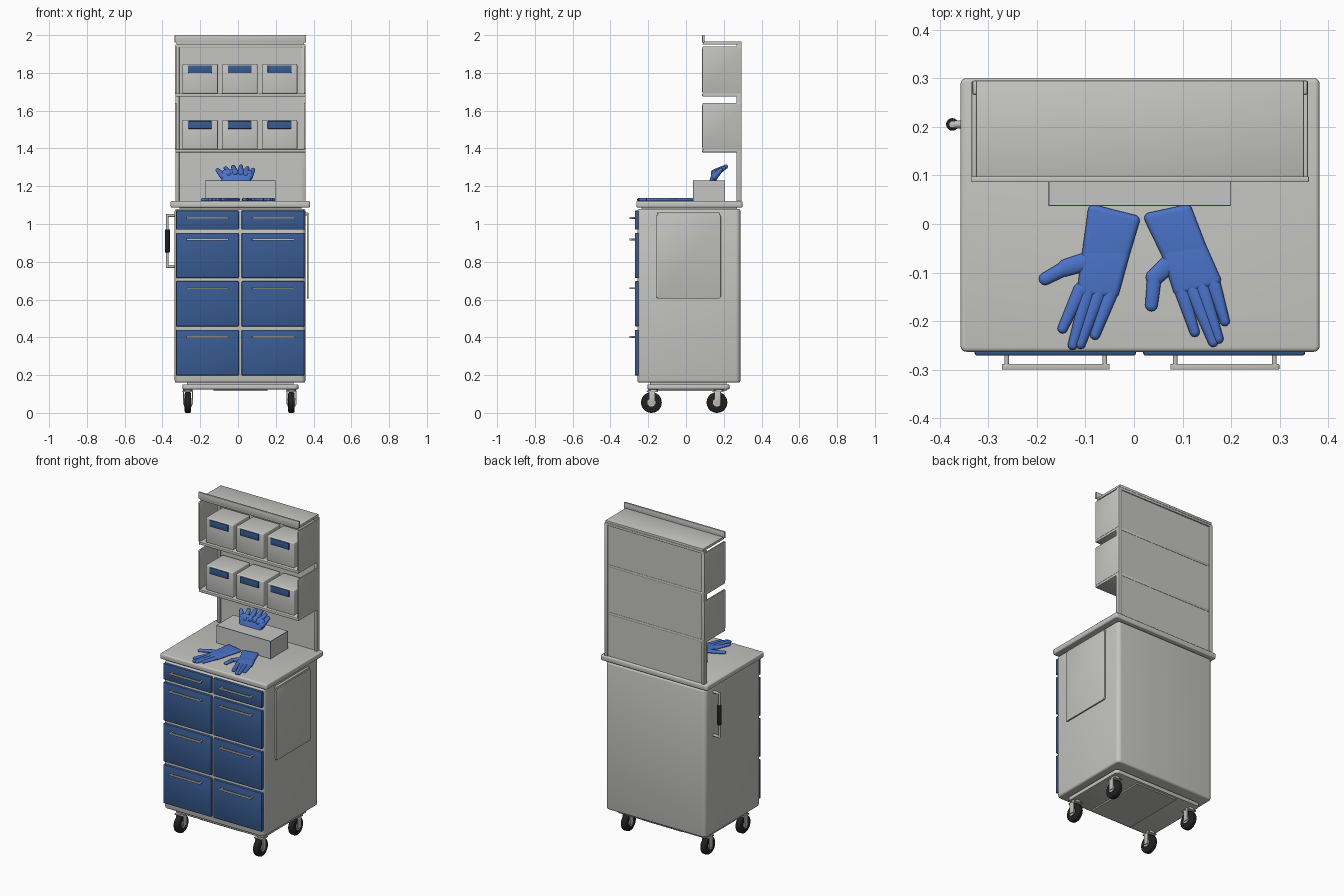
import bpy, bmesh, math
from mathutils import Vector, Matrix

if "Cube" in bpy.data.objects:
    bpy.data.objects.remove(bpy.data.objects["Cube"])


def material(name, rgb):
    m = bpy.data.materials.new(name)
    m.diffuse_color = (*rgb, 1)
    m.use_nodes = True
    m.node_tree.nodes["Principled BSDF"].inputs["Base Color"].default_value = m.diffuse_color
    return m


GREY = material("light grey", (0.56, 0.56, 0.54))
BLUE = material("drawer blue", (0.04, 0.105, 0.29))
GLOVE = material("glove blue", (0.07, 0.17, 0.58))
BLACK = material("black rubber", (0.015, 0.015, 0.015))
METAL = material("handle metal", (0.56, 0.54, 0.49))


def finish(bm, name, *mats):
    bmesh.ops.recalc_face_normals(bm, faces=bm.faces)
    me = bpy.data.meshes.new(name)
    bm.to_mesh(me)
    bm.free()
    ob = bpy.data.objects.new(name, me)
    bpy.context.collection.objects.link(ob)
    for m in mats:
        me.materials.append(m)
    return ob


def bevel(bm, edges, width, seg):
    bmesh.ops.bevel(bm, geom=edges, offset=width, segments=seg, profile=0.5, affect='EDGES')


def box(name, x, y, z, mat, round_all=0, seg=2, corner=0, axis=2):
    """Box from ranges; corner rounds the edges along axis, round_all the rest."""
    bm = bmesh.new()
    bmesh.ops.create_cube(bm, size=1)
    for v in bm.verts:
        v.co = [r[0] if c < 0 else r[1] for c, r in zip(v.co, (x, y, z))]
    if corner:
        bevel(bm, [e for e in bm.edges
                   if abs((e.verts[0].co - e.verts[1].co).normalized()[axis]) > 0.9], corner, 5)
    if round_all:
        sharp = [e for e in bm.edges if e.calc_face_angle(0) > 0.7]
        bevel(bm, sharp, round_all, seg)
    return finish(bm, name, mat)


def rod(name, p, q, r, mat, sides=16, edge=0):
    p, q = Vector(p), Vector(q)
    bm = bmesh.new()
    rot = (q - p).to_track_quat('Z', 'Y').to_matrix().to_4x4()
    bmesh.ops.create_cone(bm, cap_ends=True, segments=sides, radius1=r, radius2=r,
                          depth=(q - p).length, matrix=Matrix.Translation((p + q) / 2) @ rot)
    if edge:
        bevel(bm, [e for e in bm.edges if e.calc_face_angle(0) > 1], edge, 3)
    return finish(bm, name, mat)


def hulls(name, groups, mat, flat=None):
    """Each group of (point, radius) balls is wrapped in a smooth skin."""
    bm = bmesh.new()
    for group in groups:
        verts = []
        for p, r in group:
            scale = Matrix.Diagonal((1, 1, min(1, flat / r) if flat else 1, 1))
            verts += bmesh.ops.create_uvsphere(
                bm, u_segments=12, v_segments=8, radius=r,
                matrix=Matrix.Translation(p) @ scale)['verts']
        bmesh.ops.delete(bm, geom=list({f for v in verts for f in v.link_faces}), context='FACES_ONLY')
        bmesh.ops.delete(bm, geom=list({e for v in verts for e in v.link_edges}), context='EDGES_FACES')
        res = bmesh.ops.convex_hull(bm, input=verts)
        junk = [g for g in res['geom_interior'] if isinstance(g, bmesh.types.BMVert)]
        bmesh.ops.delete(bm, geom=junk, context='VERTS')
    return finish(bm, name, mat)


# Cabinet body, worktop and base
box("cabinet_body", (-0.335, 0.357), (-0.257, 0.288), (0.16, 1.08), GREY, 0.012, 3, corner=0.025)
box("worktop_neck", (-0.31, 0.335), (-0.235, 0.27), (1.07, 1.095), GREY)
box("worktop", (-0.357, 0.382), (-0.263, 0.30), (1.087, 1.121), GREY, 0.008, 3, corner=0.012)
box("base_neck", (-0.27, 0.295), (-0.19, 0.215), (0.14, 0.17), GREY)
box("base_plate", (-0.295, 0.32), (-0.205, 0.23), (0.125, 0.151), GREY, 0.005, 2, corner=0.02)
box("base_rib", (-0.13, 0.155), (-0.19, 0.215), (0.117, 0.126), GREY)

# Drawers with bar handles
columns = [((-0.328, 0.004), (-0.272, -0.05)), ((0.019, 0.352), (0.075, 0.299))]
rows = [((0.97, 1.071), 1.032), ((0.714, 0.953), 0.918),
        ((0.458, 0.697), 0.66), ((0.198, 0.44), 0.402)]
for x, hx in columns:
    for z, hz in rows:
        box("drawer_front", x, (-0.271, -0.25), z, BLUE, 0.005, 2)
        box("drawer_handle", hx, (-0.30, -0.288), (hz - 0.005, hz + 0.005), METAL, 0.002)
        for px in (hx[0] + 0.01, hx[1] - 0.01):
            rod("handle_post", (px, -0.29, hz), (px, -0.268, hz), 0.005, METAL, 10)

# Casters
for cx in (-0.265, 0.283):
    for cy in (-0.183, 0.164):
        rod("caster_wheel", (cx - 0.017, cy, 0.055), (cx + 0.017, cy, 0.055), 0.055, BLACK, 28, 0.008)
        rod("caster_hub", (cx - 0.021, cy, 0.055), (cx + 0.021, cy, 0.055), 0.022, METAL, 16)
        rod("caster_stem", (cx, cy + 0.01, 0.113), (cx, cy + 0.01, 0.13), 0.025, METAL)
        box("fork_top", (cx - 0.028, cx + 0.028), (cy - 0.025, cy + 0.035), (0.111, 0.118), METAL, 0.002)
        for s in (-1, 1):
            a = sorted((cx + s * 0.021, cx + s * 0.027))
            box("fork_side", a, (cy - 0.014, cy + 0.02), (0.045, 0.113), METAL, 0.002)

# Push handle on the left side
rod("push_bar", (-0.374, 0.205, 0.768), (-0.374, 0.205, 1.052), 0.007, METAL)
rod("push_grip", (-0.374, 0.205, 0.85), (-0.374, 0.205, 0.972), 0.013, BLACK, 16, 0.003)
for z in (0.775, 1.045):
    rod("push_post", (-0.376, 0.205, z), (-0.33, 0.205, z), 0.008, METAL)

# Fold-down leaf on the right side
box("side_leaf", (0.364, 0.374), (-0.156, 0.184), (0.605, 1.052), GREY, 0.003, 2, corner=0.012, axis=0)
box("leaf_hinge", (0.35, 0.372), (-0.15, 0.178), (1.045, 1.062), GREY, 0.003)

# Upright back panel with side posts
box("back_panel", (-0.325, 0.347), (0.276, 0.288), (1.12, 1.955), GREY)
for x in ((-0.332, -0.311), (0.336, 0.357)):
    box("back_post", x, (0.267, 0.295), (1.12, 1.95), GREY, 0.003)
box("back_top_rail", (-0.332, 0.357), (0.267, 0.295), (1.935, 1.95), GREY, 0.002)

# Top tray with raised front lip
box("top_tray", (-0.325, 0.35), (0.09, 0.295), (1.95, 1.966), GREY, 0.002)
box("top_lip", (-0.335, 0.36), (0.086, 0.098), (1.96, 2.0), GREY, 0.002)

# Shelves, cheeks, bins and labels
for z0, z1 in ((1.69, 1.94), (1.394, 1.64)):
    box("shelf", (-0.332, 0.357), (0.086, 0.29), (z0 - 0.015, z0 + 0.002), GREY, 0.003)
    for x in ((-0.334, -0.325), (0.349, 0.358)):
        box("shelf_cheek", x, (0.086, 0.294), (z0, z1), GREY, 0.002, 2, corner=0.01, axis=0)
    for bx in (-0.201, 0.009, 0.22):
        box("storage_bin", (bx - 0.094, bx + 0.094), (0.103, 0.27), (z0, z0 + 0.157), GREY, 0.006, 3)
        box("bin_label", (bx - 0.063, bx + 0.063), (0.096, 0.104), (z0 + 0.11, z0 + 0.15), BLUE, 0.002)

# Glove box with thin blue borders
ob = box("glove_box", (-0.176, 0.199), (0.037, 0.207), (1.12, 1.23), GREY)
ob.data.materials.append(BLUE)
bm = bmesh.new()
bm.from_mesh(ob.data)
rim = bmesh.ops.inset_individual(bm, faces=[f for f in bm.faces if f.normal.z > -0.5],
                                 thickness=0.0025)['faces']
for f in rim:
    f.material_index = 1
bm.to_mesh(ob.data)
bm.free()

# Crumpled glove pulled from the box
def V(x, y, z):
    return Vector((x, y, z))

wad = [[(V(-0.07, 0.14, 1.222), 0.018), (V(0.05, 0.14, 1.222), 0.018),
        (V(-0.07, 0.155, 1.272), 0.016), (V(0.06, 0.155, 1.27), 0.016)]]
for x0, z0, x1, y1, z1 in ((-0.075, 1.25, -0.108, 0.185, 1.285), (-0.05, 1.265, -0.065, 0.2, 1.295),
                           (-0.015, 1.27, -0.025, 0.21, 1.302), (0.015, 1.27, 0.015, 0.212, 1.304),
                           (0.04, 1.265, 0.05, 0.2, 1.295), (0.06, 1.25, 0.08, 0.185, 1.287)):
    wad.append([(V(x0, 0.15, z0), 0.019), (V(x1, y1, z1), 0.011)])
hulls("pulled_glove", wad, GLOVE)


# Flat gloves lying on the worktop
def flat_glove(name, cuff, knuckles, fingers, thumb):
    zc = 1.129
    ball = lambda p, r: (V(p[0], p[1], zc), r)
    parts = [[ball(p, 0.012) for p in cuff], [ball(p, 0.012) for p in cuff[2:] + knuckles]]
    parts += [[ball(a, 0.015), ball(b, 0.0105)] for a, b in fingers]
    parts += [[ball(a, r), ball(b, r - 0.002)] for a, b, r in zip(thumb, thumb[1:], (0.02, 0.015))]
    hulls(name, parts, GLOVE, flat=0.009)


flat_glove("left_glove",
           [(-0.083, 0.028), (0.0, 0.007), (-0.02, -0.06), (-0.095, -0.06)],
           [(-0.042, -0.14), (-0.105, -0.135)],
           [((-0.11, -0.135), (-0.147, -0.215)), ((-0.095, -0.14), (-0.126, -0.249)),
            ((-0.072, -0.14), (-0.11, -0.247)), ((-0.047, -0.14), (-0.08, -0.228))],
           [(-0.09, -0.075), (-0.14, -0.09), (-0.183, -0.113)])
flat_glove("right_glove",
           [(0.033, 0.012), (0.108, 0.028), (0.138, -0.05), (0.068, -0.06)],
           [(0.092, -0.135), (0.167, -0.115)],
           [((0.097, -0.135), (0.125, -0.222)), ((0.12, -0.135), (0.163, -0.243)),
            ((0.14, -0.13), (0.174, -0.236)), ((0.163, -0.12), (0.187, -0.2))],
           [(0.08, -0.075), (0.042, -0.11), (0.036, -0.167)])

# Smooth shading with sharp edges kept
for ob in bpy.context.collection.objects:
    ob.select_set(True)
    bpy.context.view_layer.objects.active = ob
bpy.ops.object.shade_smooth_by_angle(angle=math.radians(40))
